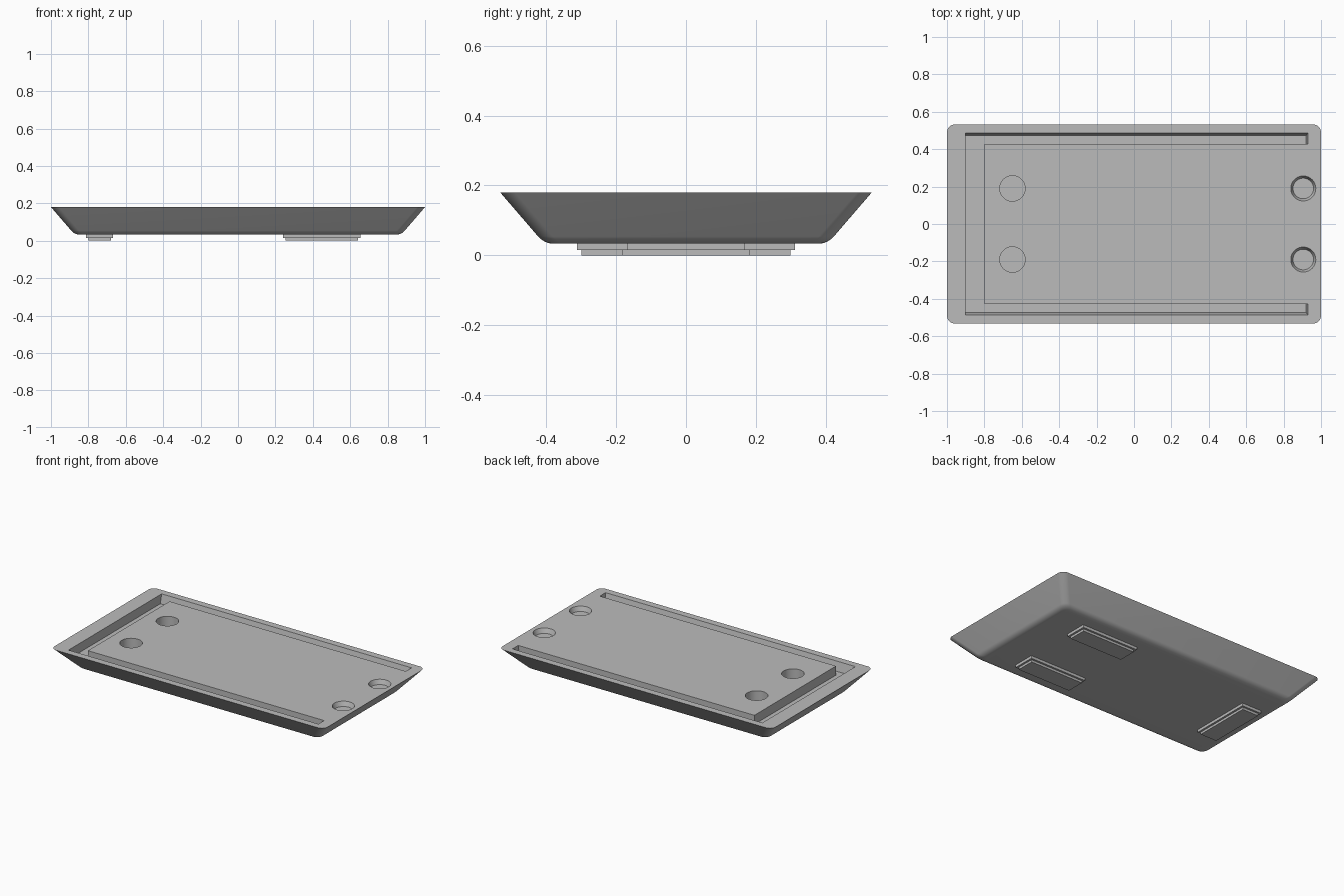
import bpy, bmesh, math

cube = bpy.data.objects.get("Cube")
if cube:
    bpy.data.objects.remove(cube, do_unlink=True)

TOP, BASE = 0.18, 0.033

grey = bpy.data.materials.new("plain grey")
grey.use_nodes = True
grey.diffuse_color = (0.5, 0.5, 0.5, 1)
grey.node_tree.nodes["Principled BSDF"].inputs["Base Color"].default_value = (0.5, 0.5, 0.5, 1)


def rect_ring(x0, x1, y0, y1, z, r=0.0, steps=8):
    """Counter-clockwise rectangle, with rounded corners when r > 0."""
    if r == 0:
        return [(x0, y0, z), (x1, y0, z), (x1, y1, z), (x0, y1, z)]
    pts = []
    centres = [(x1 - r, y1 - r), (x0 + r, y1 - r), (x0 + r, y0 + r), (x1 - r, y0 + r)]
    for k, (cx, cy) in enumerate(centres):
        for i in range(steps + 1):
            a = math.pi / 2 * (k + i / steps)
            pts.append((cx + r * math.cos(a), cy + r * math.sin(a), z))
    return pts


def circle_ring(cx, cy, r, z, n=48):
    return [(cx + r * math.cos(math.tau * i / n), cy + r * math.sin(math.tau * i / n), z)
            for i in range(n)]


def loft(name, rings):
    """Closed solid through rings listed from bottom to top."""
    bm = bmesh.new()
    loops = [[bm.verts.new(p) for p in ring] for ring in rings]
    n = len(loops[0])
    for lo, hi in zip(loops, loops[1:]):
        for i in range(n):
            j = (i + 1) % n
            bm.faces.new((lo[i], lo[j], hi[j], hi[i]))
    bm.faces.new(loops[0][::-1])
    bm.faces.new(loops[-1])
    bmesh.ops.recalc_face_normals(bm, faces=bm.faces)
    mesh = bpy.data.meshes.new(name)
    bm.to_mesh(mesh)
    bm.free()
    mesh.materials.append(grey)
    obj = bpy.data.objects.new(name, mesh)
    bpy.context.collection.objects.link(obj)
    return obj


# Tray body: flared sides with a rounded lower edge
flare = math.atan2(0.13, 0.112)
radius = 0.06
profile = []
for i in range(9):
    a = flare * i / 8
    profile.append((radius * math.sin(a), BASE + radius * (1 - math.cos(a))))
rise = TOP - profile[-1][1]
profile.append((profile[-1][0] + rise / math.tan(flare), TOP))
reach = profile[-1][0]
rings = []
for out, z in profile:
    inset = reach - out
    x, y = 1 - inset, 0.532 - inset
    rings.append(rect_ring(-x, x, -y, y, z, 0.042))
body = loft("tray_body", rings)

# Cutters: U-shaped channel, deep round holes and shallow tapered holes
floor, above = TOP - 0.06, TOP + 0.02
cutters = [loft("cross_channel_cutter", [rect_ring(-0.9, -0.8, -0.45, 0.45, z)
                                         for z in (floor, above)])]
for s in (-1, 1):
    channel = []
    for z, outer, end in ((floor, 0.473, 0.92), (TOP, 0.487, 0.93), (above, 0.492, 0.933)):
        y0, y1 = sorted((s * 0.427, s * outer))
        channel.append(rect_ring(-0.9, end, y0, y1, z))
    cutters.append(loft("side_channel_cutter", channel))
    y = s * 0.19
    cutters.append(loft("deep_hole_cutter",
                        [circle_ring(-0.65, y, 0.068, z) for z in (TOP - 0.1, above)]))
    cutters.append(loft("shallow_hole_cutter",
                        [circle_ring(0.905, y, 0.055, TOP - 0.03),
                         circle_ring(0.905, y, 0.067, TOP),
                         circle_ring(0.905, y, 0.067, above)]))

bpy.context.view_layer.objects.active = body
for cutter in cutters:
    cutter.hide_render = True
    mod = body.modifiers.new("cut", "BOOLEAN")
    mod.operation = "DIFFERENCE"
    mod.solver = "EXACT"
    mod.object = cutter
    bpy.ops.object.modifier_apply(modifier=mod.name)
for cutter in cutters:
    bpy.data.objects.remove(cutter, do_unlink=True)

bpy.ops.object.select_all(action="DESELECT")
body.select_set(True)
bpy.ops.object.shade_smooth_by_angle(angle=math.radians(30))


# Stepped feet: a wide upper tier and a narrower lower tier
def foot(name, x0, x1, y0, y1):
    mid, d = 0.015, 0.013
    loft(name, [rect_ring(x0 + d, x1 - d, y0 + d, y1 - d, 0),
                rect_ring(x0 + d, x1 - d, y0 + d, y1 - d, mid),
                rect_ring(x0, x1, y0, y1, mid),
                rect_ring(x0, x1, y0, y1, BASE + 0.003)])


foot("front_foot", 0.24, 0.655, -0.312, -0.167)
foot("back_foot", 0.24, 0.655, 0.167, 0.312)
foot("end_foot", -0.812, -0.667, -0.207, 0.207)
